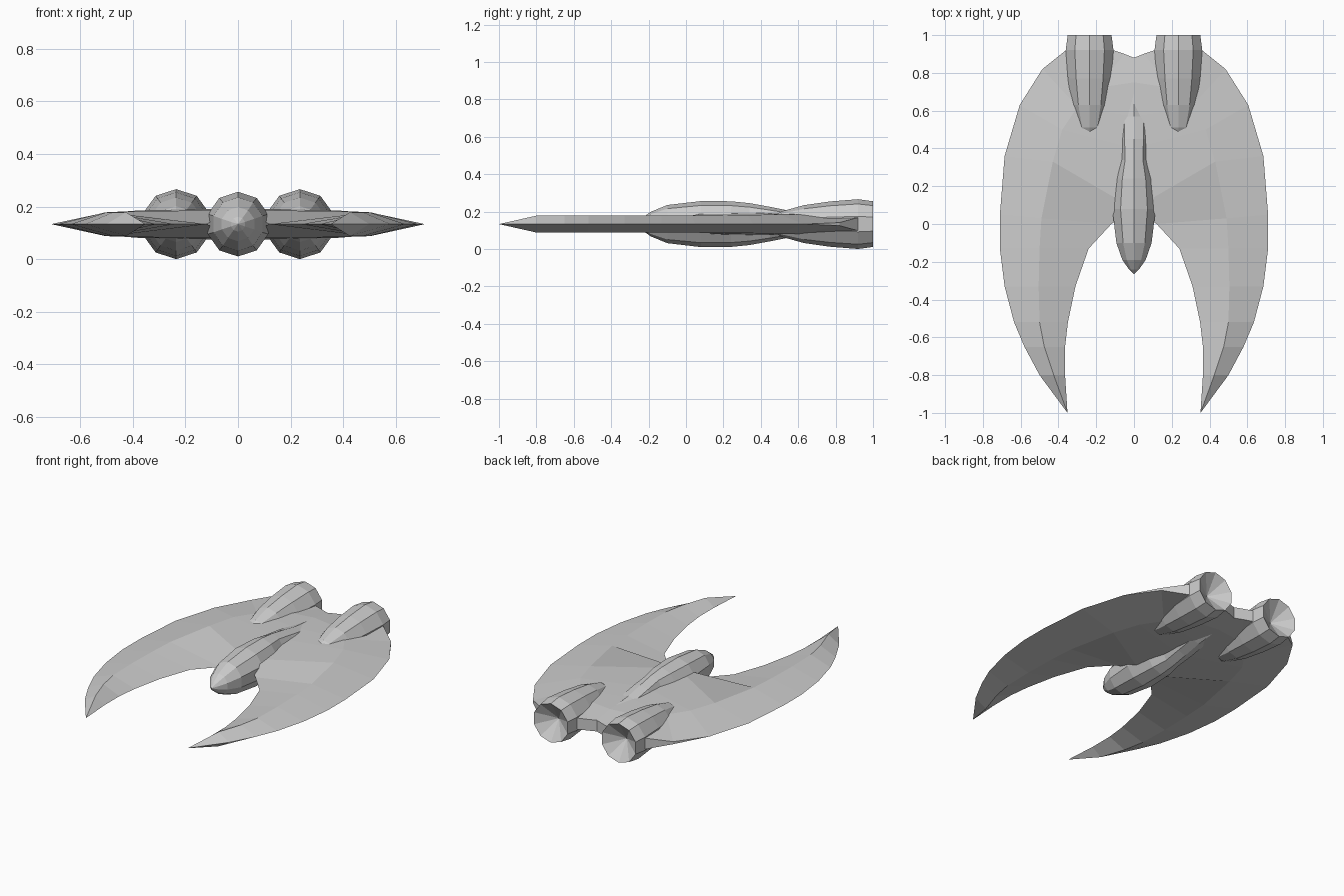
import bpy, bmesh
from math import sin, cos, tau

if "Cube" in bpy.data.objects:
    bpy.data.objects.remove(bpy.data.objects["Cube"])

ZC = 0.133   # height of the central plane


def finish(bm, name, mirror=False):
    bmesh.ops.remove_doubles(bm, verts=bm.verts, dist=0.0005)
    bmesh.ops.recalc_face_normals(bm, faces=bm.faces)
    me = bpy.data.meshes.new(name)
    bm.to_mesh(me)
    bm.free()
    ob = bpy.data.objects.new(name, me)
    bpy.context.collection.objects.link(ob)
    if mirror:
        mod = ob.modifiers.new("Mirror", 'MIRROR')
        mod.use_axis[0] = True
        mod.merge_threshold = 0.0005
    return ob


def bridge(bm, rings, closed=True):
    n = len(rings[0])
    for a, b in zip(rings, rings[1:]):
        for i in range(n if closed else n - 1):
            j = (i + 1) % n
            bm.faces.new((a[i], a[j], b[j], b[i]))


def pod(name, x, profile, sides=10, mirror=False):
    """Faceted body along y; profile rows are y, x radius, z radius."""
    bm = bmesh.new()
    rings = [[bm.verts.new((x + rx * sin(tau * i / sides), y, ZC + rz * cos(tau * i / sides)))
              for i in range(sides)] for y, rx, rz in profile]
    bridge(bm, rings)
    return finish(bm, name, mirror)


# Crescent wing: rows of outer edge (x, y, half thickness), ridge, inner edge
rows = [
    ((.352, -1.0, 0), (.352, -1.0, 0), (.352, -1.0, 0)),
    ((.50, -.80, 0), (.425, -.80, .045), (.365, -.80, 0)),
    ((.58, -.65, 0), (.475, -.65, .045), (.365, -.65, 0)),
    ((.635, -.52, 0), (.50, -.52, .045), (.35, -.52, 0)),
    ((.685, -.33, 0), (.505, -.33, .045), (.31, -.33, 0)),
    ((.71, -.13, 0), (.50, -.13, .045), (.24, -.13, 0)),
    ((.71, .05, 0), (.49, .03, .046), (.12, 0, 0)),
    ((.685, .36, 0), (.43, .33, .048), (0, .08, .055)),
    ((.605, .63, 0), (.38, .50, .052), (0, .40, .06)),
    ((.485, .82, .008), (.30, .62, .052), (0, .57, .06)),
    ((.36, .92, .035), (.20, .72, .052), (0, .75, .055)),
    ((.11, .92, .035), (.05, .90, .035), (0, .88, .035)),
]
bm = bmesh.new()
rings = []
for row in rows:
    top = [bm.verts.new((x, y, ZC + h)) for x, y, h in row]
    low = [bm.verts.new((x, y, ZC - h)) for x, y, h in reversed(row)]
    rings.append(top + low)
for a, b in zip(rings, rings[1:]):
    for i in (0, 1, 3, 4, 5):      # index 2 is the inner side, open on the mirror plane
        j = (i + 1) % 6
        bm.faces.new((a[i], a[j], b[j], b[i]))
bm.faces.new(rings[-1])            # rear edge
finish(bm, "crescent_wing", mirror=True)

# Central cockpit body fading into the wing
pod("cockpit_body", 0, [
    (-.265, 0, 0), (-.24, .028, .028), (-.19, .065, .065), (-.10, .098, .102),
    (.08, .121, .123), (.24, .105, .122), (.34, .08, .112), (.45, .085, .092),
    (.57, .085, .068), (.76, .0, .05)])

# Twin engines with hollow exhaust cones
pod("engine", .235, [
    (.40, 0, 0), (.51, .068, .068), (.63, .101, .101), (.77, .121, .121),
    (.92, .133, .133), (1.0, .122, .122), (.92, 0, 0)], mirror=True)
